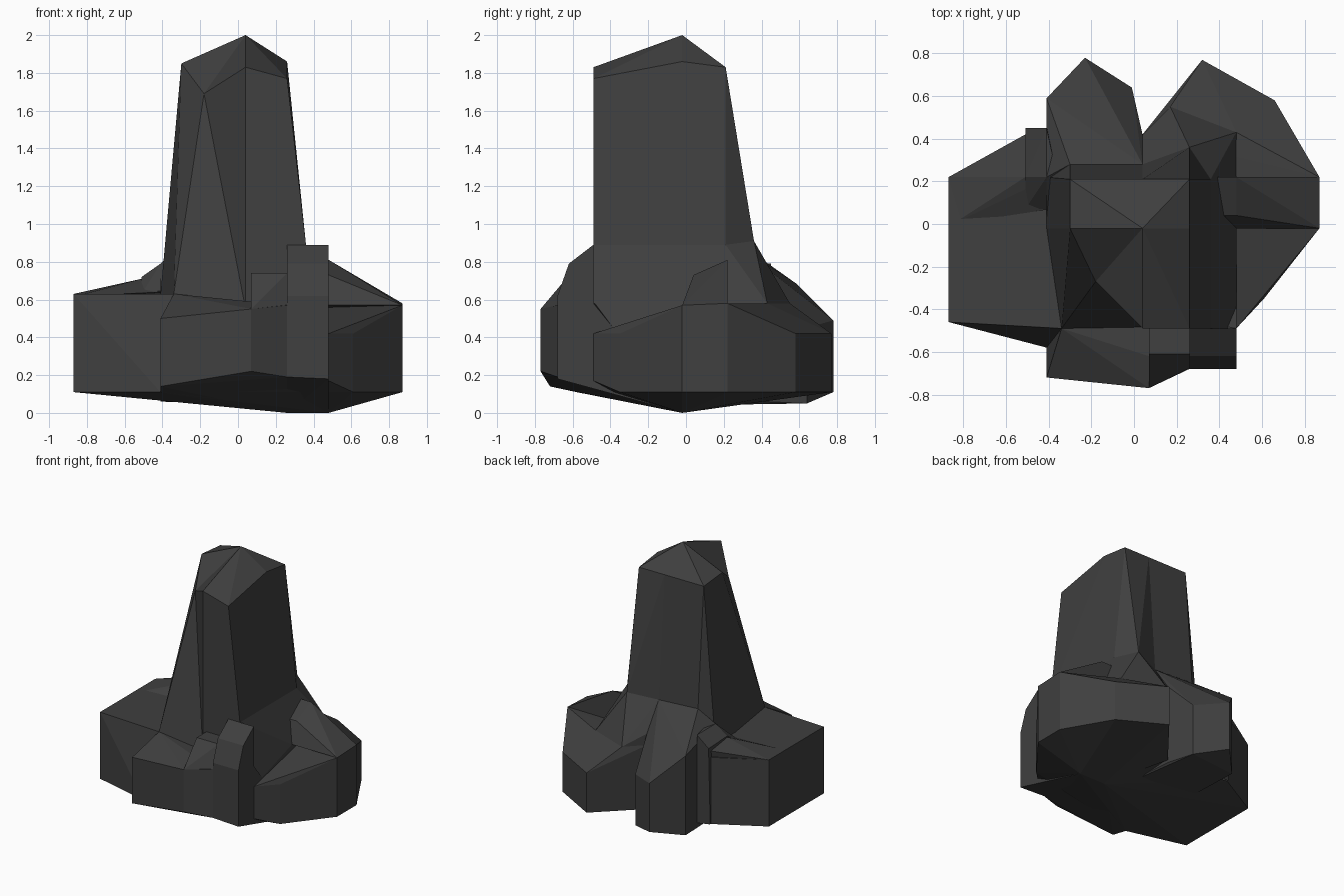
import bpy, bmesh

mat = bpy.data.materials.new("dark_stone")
mat.diffuse_color = (0.05, 0.05, 0.05, 1)
parts = bpy.data.collections.new("parts")
bpy.context.scene.collection.children.link(parts)


def chunk(name, posts=(), points=()):
    """Faceted convex rock: posts are (x, y, bottom, top), points are (x, y, z)."""
    bm = bmesh.new()
    for x, y, low, high in posts:
        bm.verts.new((x, y, low))
        bm.verts.new((x, y, high))
    for p in points:
        bm.verts.new(p)
    bmesh.ops.convex_hull(bm, input=bm.verts[:])
    loose = [v for v in bm.verts if not v.link_faces]
    bmesh.ops.delete(bm, geom=loose, context='VERTS')
    bmesh.ops.recalc_face_normals(bm, faces=bm.faces[:])
    me = bpy.data.meshes.new(name)
    bm.to_mesh(me)
    bm.free()
    me.materials.append(mat)
    ob = bpy.data.objects.new(name, me)
    parts.objects.link(ob)
    return ob


# Points shared by neighbouring parts
keel = [(0.26, -0.02, 0), (0.48, -0.02, 0)]
chip, heel, toe = (-0.18, -0.27, 1.69), (-0.34, -0.49, 0.63), (0.04, -0.49, 0.55)
peak, core = (0.04, -0.02, 2.0), (0.04, -0.02, 0.4)
brow = (0.04, -0.49, 1.83)
back = [(0.04, 0.21, 1.83), (0.04, 0.28, 0.88)]

# Tall tapered column: right body, hollowed front corner, left body
column = chunk("column", points=[
    peak, core, brow, (0.26, -0.02, 1.86), (0.26, -0.49, 1.77), (0.26, 0.21, 1.83),
    (0.26, 0.36, 0.91), (0.36, 0.21, 0.89), (0.36, -0.49, 0.89), toe] + back)
chunk("column_front_top", points=[peak, core, brow, chip, toe])
chunk("column_front_foot", points=[
    peak, core, chip, toe, heel, (-0.34, -0.49, 0.4), (0.04, -0.49, 0.4)])
chunk("column_left", points=[
    peak, core, chip, heel, (-0.34, -0.49, 0.4), (-0.30, -0.02, 1.85), (-0.30, 0.21, 1.83),
    (-0.41, -0.02, 0.63), (-0.41, 0.22, 0.60), (-0.30, 0.28, 0.90)] + back)

# Flared skirt on the right and back of the column
chunk("column_skirt", [
    (0.48, 0.43, 0.3, 0.58), (0.17, 0.55, 0.3, 0.58), (0.04, 0.42, 0.3, 0.67)], [
    (0.26, 0.36, 0.91), (0.36, 0.21, 0.89), (0.36, -0.49, 0.89), (0.48, -0.49, 0.42),
    (0.48, -0.02, 0.57), (0.04, 0.28, 0.88), (0.04, -0.49, 0.42), (0.04, -0.49, 0.89)])

# Base roots
chunk("left_root", [
    (-0.87, -0.46, 0.11, 0.63), (-0.87, 0.22, 0.11, 0.63), (-0.51, 0.42, 0.11, 0.63),
    (-0.30, 0.30, 0.11, 0.63)],
    keel[:1] + [heel, (-0.41, -0.58, 0.11)])
chunk("back_left_root", [
    (-0.41, 0.59, 0.06, 0.68), (-0.23, 0.78, 0.11, 0.49), (-0.01, 0.64, 0.05, 0.45),
    (0.04, 0.42, 0.06, 0.68), (-0.41, 0.0, 0.08, 0.60)],
    [(0.10, -0.02, 0.04), (-0.30, 0.28, 0.90), (0.04, 0.28, 0.88), (-0.41, 0.22, 0.79)])
chunk("right_root", [
    (0.04, 0.42, 0.08, 0.58), (0.17, 0.55, 0.10, 0.58), (0.32, 0.77, 0.11, 0.42),
    (0.66, 0.58, 0.11, 0.42), (0.87, 0.22, 0.11, 0.58), (0.87, -0.02, 0.11, 0.57),
    (0.61, -0.35, 0.11, 0.42), (0.48, -0.49, 0.17, 0.42)],
    keel + [(0.48, 0.43, 0.58)])
chunk("front_root", [
    (-0.41, -0.72, 0.14, 0.50), (0.07, -0.77, 0.22, 0.55), (0.26, -0.68, 0.19, 0.57)],
    keel[:1] + [heel, (-0.41, -0.58, 0.11), (0.04, -0.49, 0.58), (0.26, -0.45, 0.55)])
chunk("front_right_root", [
    (0.26, -0.68, 0.19, 0.57), (0.48, -0.68, 0.18, 0.58),
    (0.48, -0.49, 0.17, 0.58), (0.26, -0.45, 0.15, 0.58)], keel)

# Continuous underside joining the roots
chunk("underside", points=keel + [
    (-0.87, -0.46, 0.11), (-0.87, 0.22, 0.11), (-0.51, 0.42, 0.11), (-0.41, -0.58, 0.11),
    (0.04, 0.42, 0.09), (0.87, 0.22, 0.11), (0.87, -0.02, 0.11), (0.61, -0.35, 0.11),
    (0.48, -0.49, 0.17), (0.0, 0.0, 0.4)])

# Small ridges beside the column
chunk("left_ridge_low", points=[
    (-0.85, 0.0, 0.62), (-0.87, 0.22, 0.63), (-0.51, 0.07, 0.64), (-0.51, 0.22, 0.71),
    (-0.51, 0.42, 0.68), (-0.39, 0.07, 0.64), (-0.39, 0.22, 0.71), (-0.39, 0.42, 0.68),
    (-0.51, 0.40, 0.58)])
chunk("left_ridge_high", points=[
    (-0.51, 0.07, 0.63), (-0.39, 0.07, 0.65), (-0.51, 0.22, 0.72), (-0.51, 0.45, 0.71),
    (-0.41, 0.22, 0.79), (-0.41, 0.45, 0.79), (-0.51, 0.43, 0.11), (-0.39, 0.45, 0.10),
    (-0.36, 0.22, 0.79)])
chunk("right_ridge", points=[
    (0.48, 0.04, 0.73), (0.62, 0.04, 0.64), (0.48, 0.22, 0.81), (0.62, 0.22, 0.71),
    (0.87, 0.22, 0.58), (0.87, -0.02, 0.57), (0.48, -0.02, 0.57), (0.48, 0.22, 0.55),
    (0.38, 0.22, 0.81), (0.41, 0.04, 0.73)])

# Stepped blocks at the front right
front_step = [(-0.68, 0.56), (-0.61, 0.74), (-0.45, 0.74), (-0.45, 0.40)]
front_block = [(-0.68, 0.50), (-0.68, 0.62), (-0.62, 0.79), (-0.49, 0.89), (-0.49, 0.30)]
for name, x0, x1, profile, tip in [
        ("front_step", 0.07, 0.26, front_step, [(0.07, -0.77, 0.55)]),
        ("front_block", 0.26, 0.48, front_block, [])]:
    chunk(name, points=[(x, y, z) for x in (x0, x1) for y, z in profile] + tip)

# Fuse every part into one closed rock
others = bpy.data.collections.new("others")
for ob in list(parts.objects):
    if ob is not column:
        others.objects.link(ob)
mod = column.modifiers.new("fuse", 'BOOLEAN')
mod.operation, mod.solver = 'UNION', 'EXACT'
mod.operand_type, mod.collection = 'COLLECTION', others
dg = bpy.context.evaluated_depsgraph_get()
fused = bpy.data.meshes.new_from_object(column.evaluated_get(dg))
for ob in list(parts.objects):
    bpy.data.objects.remove(ob)
bm = bmesh.new()
bm.from_mesh(fused)
bmesh.ops.dissolve_limit(bm, angle_limit=0.02, verts=bm.verts[:], edges=bm.edges[:])
bm.to_mesh(fused)
bm.free()
rock = bpy.data.objects.new("rock_spire", fused)
bpy.context.scene.collection.objects.link(rock)
